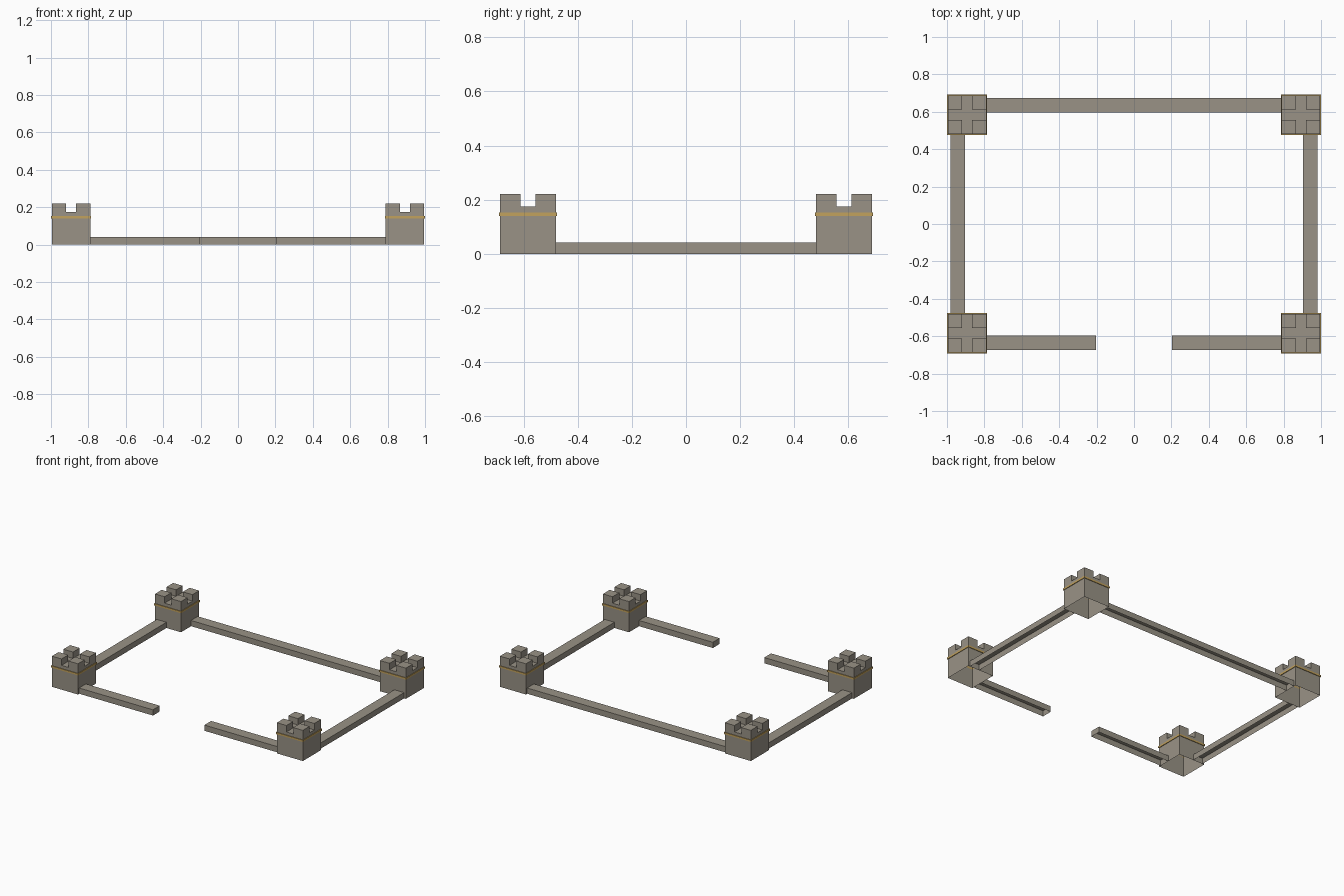
import bpy, bmesh

if "Cube" in bpy.data.objects:
    bpy.data.objects.remove(bpy.data.objects["Cube"])


def material(name, rgb):
    m = bpy.data.materials.new(name)
    m.diffuse_color = (*rgb, 1)
    m.use_nodes = True
    m.node_tree.nodes["Principled BSDF"].inputs["Base Color"].default_value = m.diffuse_color
    return m


stone = material("warm grey stone", (0.32, 0.29, 0.24))
gold = material("dull gold", (0.54, 0.36, 0.11))


def finish(name, bm, mat):
    bmesh.ops.recalc_face_normals(bm, faces=bm.faces)
    me = bpy.data.meshes.new(name)
    bm.to_mesh(me)
    bm.free()
    me.materials.append(mat)
    ob = bpy.data.objects.new(name, me)
    bpy.context.collection.objects.link(ob)
    return ob


def open_box(bm, x0, x1, y0, y1, z0, z1):
    """Box shell without a bottom face."""
    lo, hi = ([bm.verts.new((x, y, z)) for x, y in
               ((x0, y0), (x1, y0), (x1, y1), (x0, y1))] for z in (z0, z1))
    bm.faces.new(hi)
    for i in range(4):
        j = (i + 1) % 4
        bm.faces.new((lo[i], lo[j], hi[j], hi[i]))


TX, TY = 0.8925, 0.584           # tower centres
H, NOTCH, BAND = 0.103, 0.027, 0.1075   # half widths
Z_FLOOR, Z_TOP, Z_WALL = 0.174, 0.22, 0.041

for sx, xn in ((-1, "left"), (1, "right")):
    for sy, yn in ((-1, "front"), (1, "back")):
        cx, cy = sx * TX, sy * TY
        # tower body with four corner merlons
        bm = bmesh.new()
        open_box(bm, cx - H, cx + H, cy - H, cy + H, 0, Z_FLOOR)
        for a, b in ((-H, -NOTCH), (NOTCH, H)):
            for c, d in ((-H, -NOTCH), (NOTCH, H)):
                open_box(bm, cx + a, cx + b, cy + c, cy + d, Z_FLOOR, Z_TOP)
        finish(f"tower_{yn}_{xn}", bm, stone)

        # gold band around the tower
        bm = bmesh.new()
        profile = ((H, 0.139), (BAND, 0.139), (BAND, 0.152), (H, 0.152))
        rings = [[bm.verts.new((cx + r * u, cy + r * v, z)) for u, v in
                  ((-1, -1), (1, -1), (1, 1), (-1, 1))] for r, z in profile]
        for k in range(4):
            p, q = rings[k], rings[(k + 1) % 4]
            for i in range(4):
                j = (i + 1) % 4
                bm.faces.new((p[i], p[j], q[j], q[i]))
        finish(f"band_{yn}_{xn}", bm, gold)

# low walls between the towers, with a gateway gap in front
WX, WY, WH, GAP = 0.943, 0.634, 0.0385, 0.204
X_END, Y_END = TX - H, TY - H
walls = {
    "wall_back": (-X_END, X_END, WY - WH, WY + WH),
    "wall_front_left": (-X_END, -GAP, -WY - WH, -WY + WH),
    "wall_front_right": (GAP, X_END, -WY - WH, -WY + WH),
    "wall_left": (-WX - WH, -WX + WH, -Y_END, Y_END),
    "wall_right": (WX - WH, WX + WH, -Y_END, Y_END),
}
for name, ext in walls.items():
    bm = bmesh.new()
    open_box(bm, *ext, 0, Z_WALL)
    finish(name, bm, stone)
